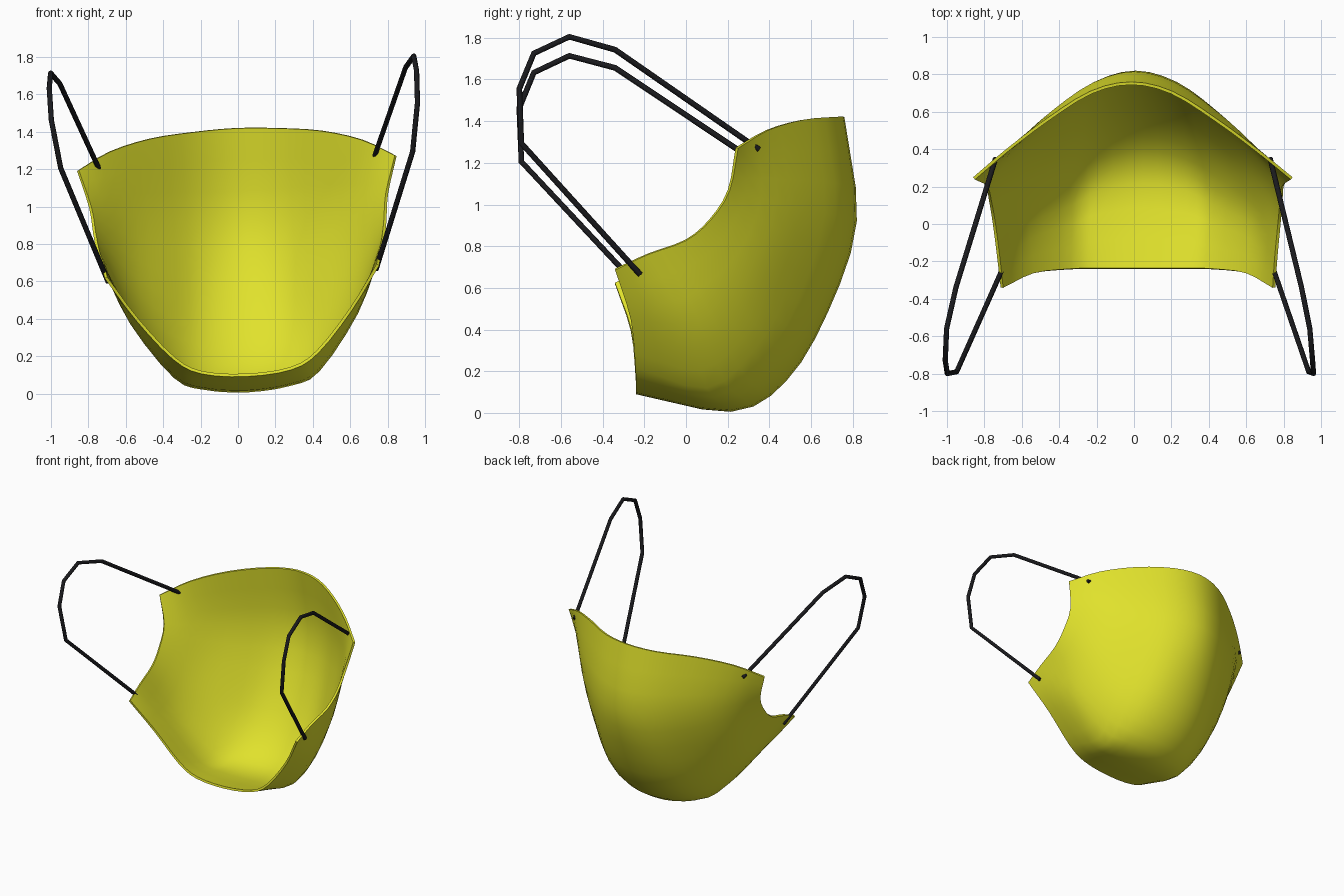
import bpy, bmesh
from mathutils import Matrix, Vector

if "Cube" in bpy.data.objects:
    bpy.data.objects.remove(bpy.data.objects["Cube"])

# The whole mask is tipped slightly sideways
PIVOT = Vector((0, 0, 1.1))
TILT = Matrix.Translation(PIVOT) @ Matrix.Rotation(-0.047, 4, 'Y') @ Matrix.Translation(-PIVOT)


def material(name, color):
    m = bpy.data.materials.new(name)
    m.diffuse_color = color
    m.use_nodes = True
    m.node_tree.nodes["Principled BSDF"].inputs["Base Color"].default_value = m.diffuse_color
    return m


def spline(pts, steps):
    """Catmull-Rom curve through the points."""
    p = [Vector(q) for q in pts]
    p = [2 * p[0] - p[1]] + p + [2 * p[-1] - p[-2]]
    out = []
    for a, b, c, d in zip(p, p[1:], p[2:], p[3:]):
        for k in range(steps):
            t = k / steps
            out.append(0.5 * (2 * b + (c - a) * t + (2 * a - 5 * b + 4 * c - d) * t * t
                              + (3 * b - a - 3 * c + d) * t ** 3))
    return out + [p[-2]]


yellow = material("yellow_fabric", (0.75, 0.76, 0.025, 1))
black = material("black_elastic", (0.01, 0.01, 0.012, 1))

# Half cross-sections, centre line to side edge, from chin rim to nose edge
sections = [
    [(0, -.24, .09), (.24, -.24, .115), (.39, -.243, .20), (.58, -.265, .42), (.735, -.34, .65)],
    [(0, .22, .005), (.235, .18, .03), (.39, .10, .10), (.61, .00, .40), (.75, -.18, .725)],
    [(0, .48, .15), (.24, .43, .17), (.43, .32, .27), (.625, .16, .50), (.77, .00, .79)],
    [(0, .68, .48), (.23, .63, .49), (.43, .48, .54), (.62, .32, .68), (.785, .12, .89)],
    [(0, .82, .92), (.22, .76, .93), (.43, .61, .95), (.62, .43, .98), (.80, .21, 1.03)],
    [(0, .76, 1.42), (.22, .71, 1.41), (.46, .56, 1.385), (.68, .395, 1.325), (.855, .25, 1.23)],
]
rows = [spline([(-x, y, z) for x, y, z in s[:0:-1]] + s, 3) for s in sections]
columns = [spline(c, 3) for c in zip(*rows)]

# Mask shell: lofted surface with thickness
bm = bmesh.new()
grid = [[bm.verts.new(TILT @ p) for p in c] for c in columns]
for a, b in zip(grid, grid[1:]):
    for j in range(len(a) - 1):
        bm.faces.new((a[j], a[j + 1], b[j + 1], b[j]))
mesh = bpy.data.meshes.new("mask_shell")
bm.to_mesh(mesh)
bm.free()
mesh.materials.append(yellow)
shell = bpy.data.objects.new("mask_shell", mesh)
bpy.context.collection.objects.link(shell)
bpy.context.view_layer.objects.active = shell
shell.select_set(True)
solid = shell.modifiers.new("thickness", 'SOLIDIFY')
solid.thickness = 0.016
solid.offset = -1
bpy.ops.object.modifier_apply(modifier=solid.name)
bpy.ops.object.shade_smooth_by_angle(angle=0.8)

# Ear loops: thin elastic cords, one per side
loop = [(.735, .35, 1.23), (.925, -.34, 1.70), (.972, -.56, 1.76), (.983, -.73, 1.68),
        (.98, -.80, 1.51), (.942, -.79, 1.25), (.717, -.22, .63)]
for side, name in ((1, "right_ear_loop"), (-1, "left_ear_loop")):
    cu = bpy.data.curves.new(name, 'CURVE')
    cu.dimensions = '3D'
    cu.bevel_depth = 0.014
    cu.bevel_resolution = 2
    cu.use_fill_caps = True
    sp = cu.splines.new('POLY')
    sp.points.add(len(loop) - 1)
    for pt, (x, y, z) in zip(sp.points, loop):
        pt.co = (*(TILT @ Vector((side * x, y, z))), 1)
    cu.materials.append(black)
    bpy.context.collection.objects.link(bpy.data.objects.new(name, cu))
